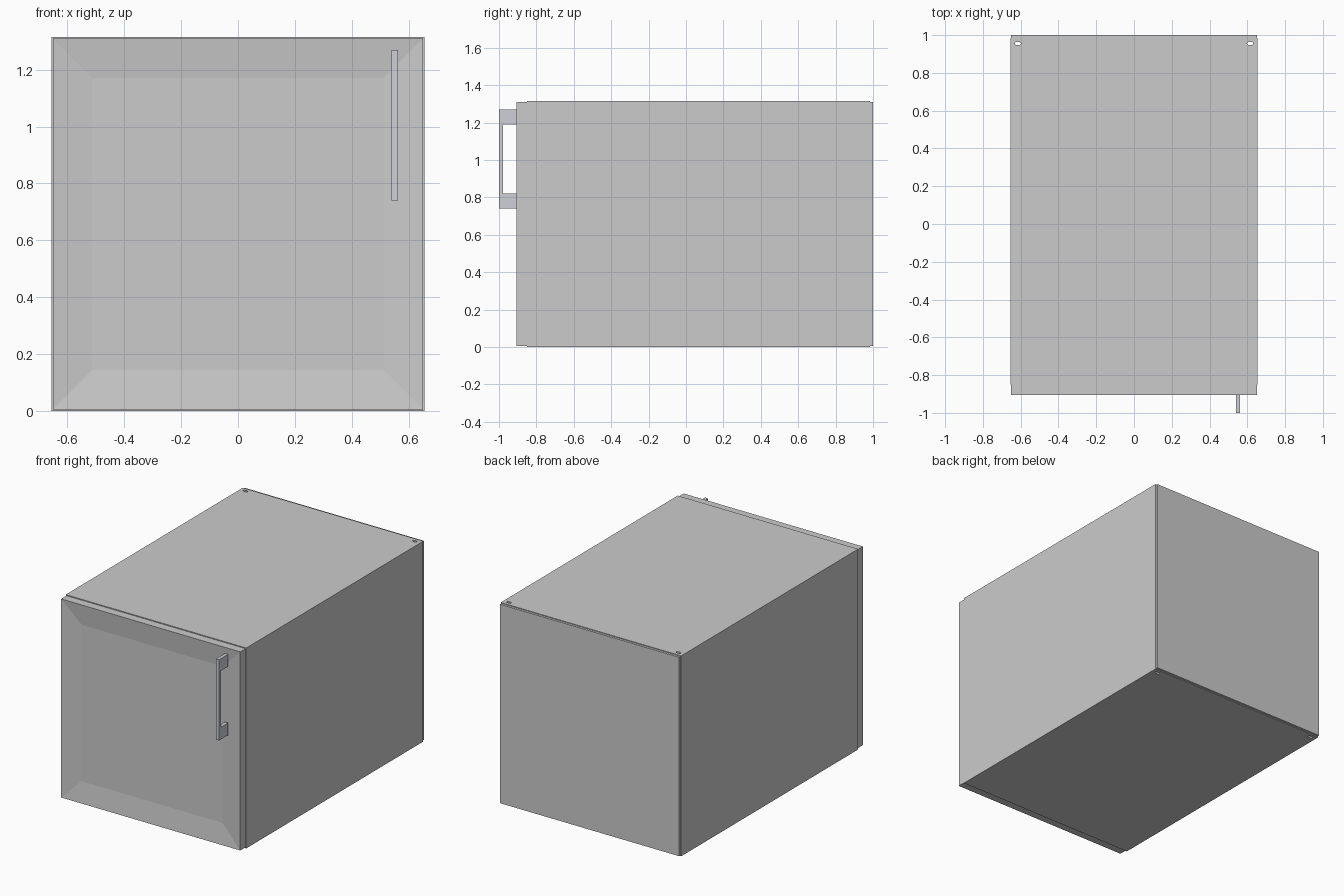
import bpy, bmesh, math

if "Cube" in bpy.data.objects:
    bpy.data.objects.remove(bpy.data.objects["Cube"])

def finish(name, bm):
    mesh = bpy.data.meshes.new(name)
    bmesh.ops.recalc_face_normals(bm, faces=bm.faces)
    bm.to_mesh(mesh)
    bm.free()
    ob = bpy.data.objects.new(name, mesh)
    bpy.context.collection.objects.link(ob)
    return ob

def box_bm(lo, hi):
    bm = bmesh.new()
    bmesh.ops.create_cube(bm, size=1)
    for v in bm.verts:
        v.co = [(a + b) / 2 + c * (b - a) for a, b, c in zip(lo, hi, v.co)]
    return bm

def box(name, lo, hi):
    return finish(name, box_bm(lo, hi))

def prism(name, pts, axis, a, b):
    """Extrude a 2D outline along x (axis 0) or z (axis 2) from a to b."""
    bm = bmesh.new()
    face = bm.faces.new([bm.verts.new((a, *p) if axis == 0 else (*p, a)) for p in pts])
    ext = bmesh.ops.extrude_face_region(bm, geom=[face])
    for v in ext["geom"]:
        if isinstance(v, bmesh.types.BMVert):
            v.co[axis] = b
    return finish(name, bm)

W, H, T = 0.655, 1.315, 0.02      # half width, height, panel thickness
FRONT, BACK = -0.85, 0.985

# Carcass panels
for side, s in (("left", -1), ("right", 1)):
    x = sorted((s * W, s * (W - T)))
    box(side + "_side_panel", (x[0], FRONT, 0), (x[1], BACK, H))
top = box("top_panel", (-W + T, FRONT, H - T), (W - T, BACK, H))
bottom = box("bottom_panel", (-W + T, FRONT, 0), (W - T, BACK, T))
box("back_panel", (-W + 0.005, BACK, 0.005), (W - 0.005, 1.0, H - 0.005))

# Hanging slots through the top and bottom at the back corners
for s in (-1, 1):
    outline = []
    for i in range(14):
        half, k = divmod(i, 7)
        a = -math.pi / 2 + half * math.pi + k * math.pi / 6
        shift = 0.008 if half == 0 else -0.008
        outline.append((s * 0.615 + shift + 0.008 * math.cos(a),
                        0.956 + 0.008 * math.sin(a)))
    cutter = prism("slot_cutter", outline, 2, -0.1, H + 0.1)
    cutter.hide_render = True
    cutter.hide_set(True)
    for panel in (top, bottom):
        m = panel.modifiers.new("slot", 'BOOLEAN')
        m.operation = 'DIFFERENCE'
        m.solver = 'EXACT'
        m.object = cutter

# Door with a recessed centre panel
bm = box_bm((-W + 0.005, -0.905, 0.006), (W - 0.005, FRONT, H - 0.006))
bm.normal_update()
front = min(bm.faces, key=lambda f: f.calc_center_median().y)
bmesh.ops.inset_region(bm, faces=[front], thickness=0.195)
for v in front.verts:
    v.co.y += 0.015
finish("door", bm)

# Bow handle: a C-shaped outline in the y-z plane
handle = prism("handle",
               [(-1, 0.74), (-0.905, 0.74), (-0.905, 0.82), (-0.978, 0.82),
                (-0.978, 1.19), (-0.905, 1.19), (-0.905, 1.27), (-1, 1.27)],
               0, 0.54, 0.562)
mat = bpy.data.materials.new("handle_metal")
mat.diffuse_color = (0.62, 0.63, 0.68, 1)
mat.use_nodes = True
mat.node_tree.nodes["Principled BSDF"].inputs["Base Color"].default_value = mat.diffuse_color
handle.data.materials.append(mat)
